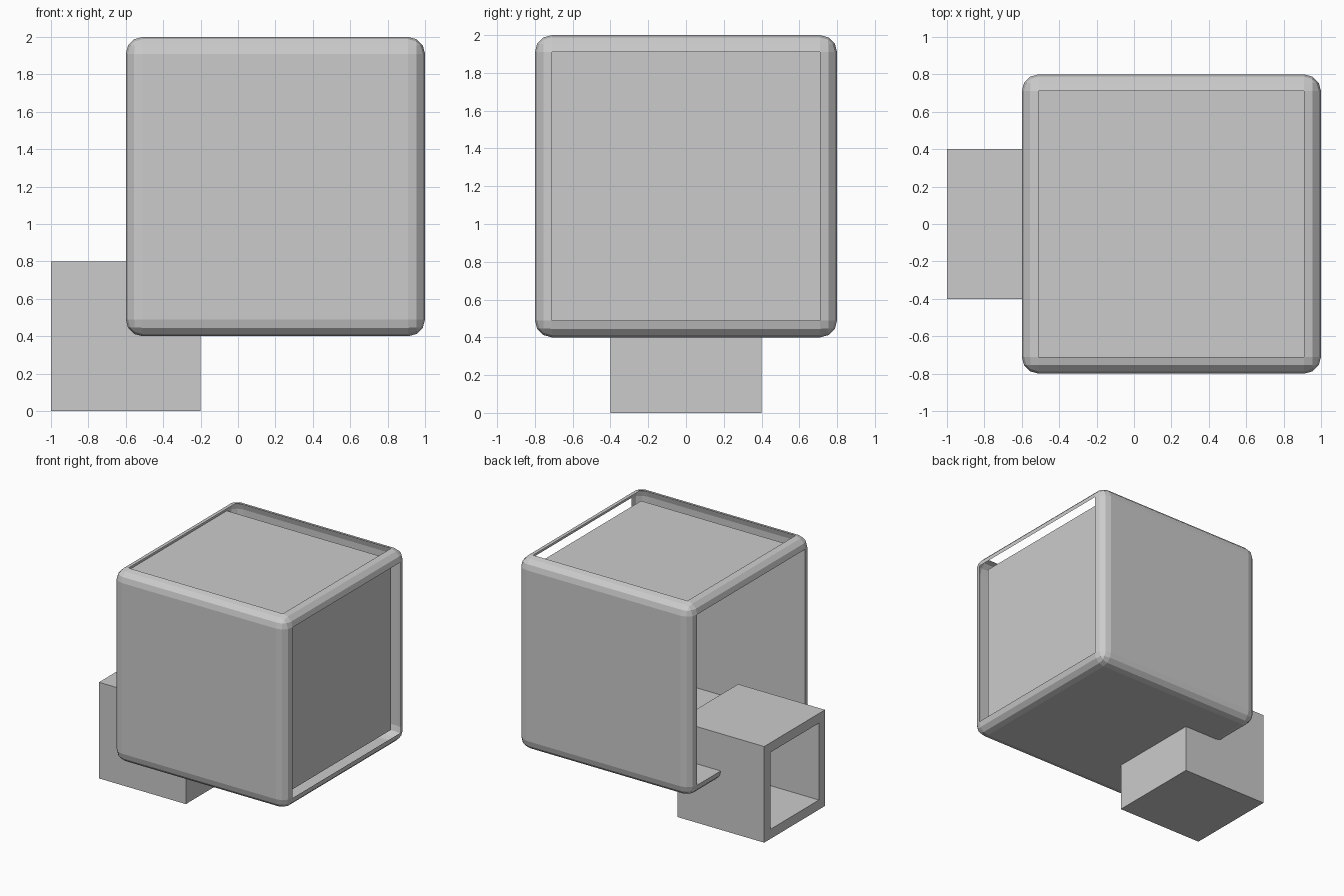
import bpy, bmesh
from mathutils import Vector

if "Cube" in bpy.data.objects:
    bpy.data.objects.remove(bpy.data.objects["Cube"])


def finish(name, bm):
    mesh = bpy.data.meshes.new(name)
    bm.to_mesh(mesh)
    bm.free()
    obj = bpy.data.objects.new(name, mesh)
    bpy.context.collection.objects.link(obj)
    return obj


def box(lo, hi):
    """Box between two corners."""
    lo, hi = Vector(lo), Vector(hi)
    bm = bmesh.new()
    bmesh.ops.create_cube(bm, size=1)
    bmesh.ops.scale(bm, vec=hi - lo, verts=bm.verts)
    bmesh.ops.translate(bm, vec=(lo + hi) / 2, verts=bm.verts)
    return bm


def open_sides(bm, directions):
    """Remove the flat faces pointing along the given directions."""
    bm.normal_update()
    faces = [f for f in bm.faces
             if any(f.normal.dot(Vector(d)) > 0.999 for d in directions)]
    bmesh.ops.delete(bm, geom=faces, context='FACES')


LEFT, RIGHT, UP = (-1, 0, 0), (1, 0, 0), (0, 0, 1)
R = 0.09  # edge rounding and gap to the liner

# Rounded outer casing, open on the left, right and top
bm = box((-0.6, -0.8, 0.4), (1, 0.8, 2))
bmesh.ops.bevel(bm, geom=bm.edges[:], offset=R, segments=3, profile=0.5,
                affect='EDGES')
open_sides(bm, [LEFT, RIGHT, UP])
finish("outer_casing", bm)

# Inner liner, meeting the casing at its open left side
bm = box((-0.6, -0.8 + R, 0.4 + R), (1 - R, 0.8 - R, 2 - R))
open_sides(bm, [LEFT])
finish("inner_liner", bm)

# Small thick-walled box, open on the left
bm = box((-1, -0.4, 0), (-0.2, 0.4, 0.8))
open_sides(bm, [LEFT])
small = finish("small_box", bm)
wall = small.modifiers.new("wall", 'SOLIDIFY')
wall.thickness = 0.08
wall.offset = -1
wall.use_even_offset = True
